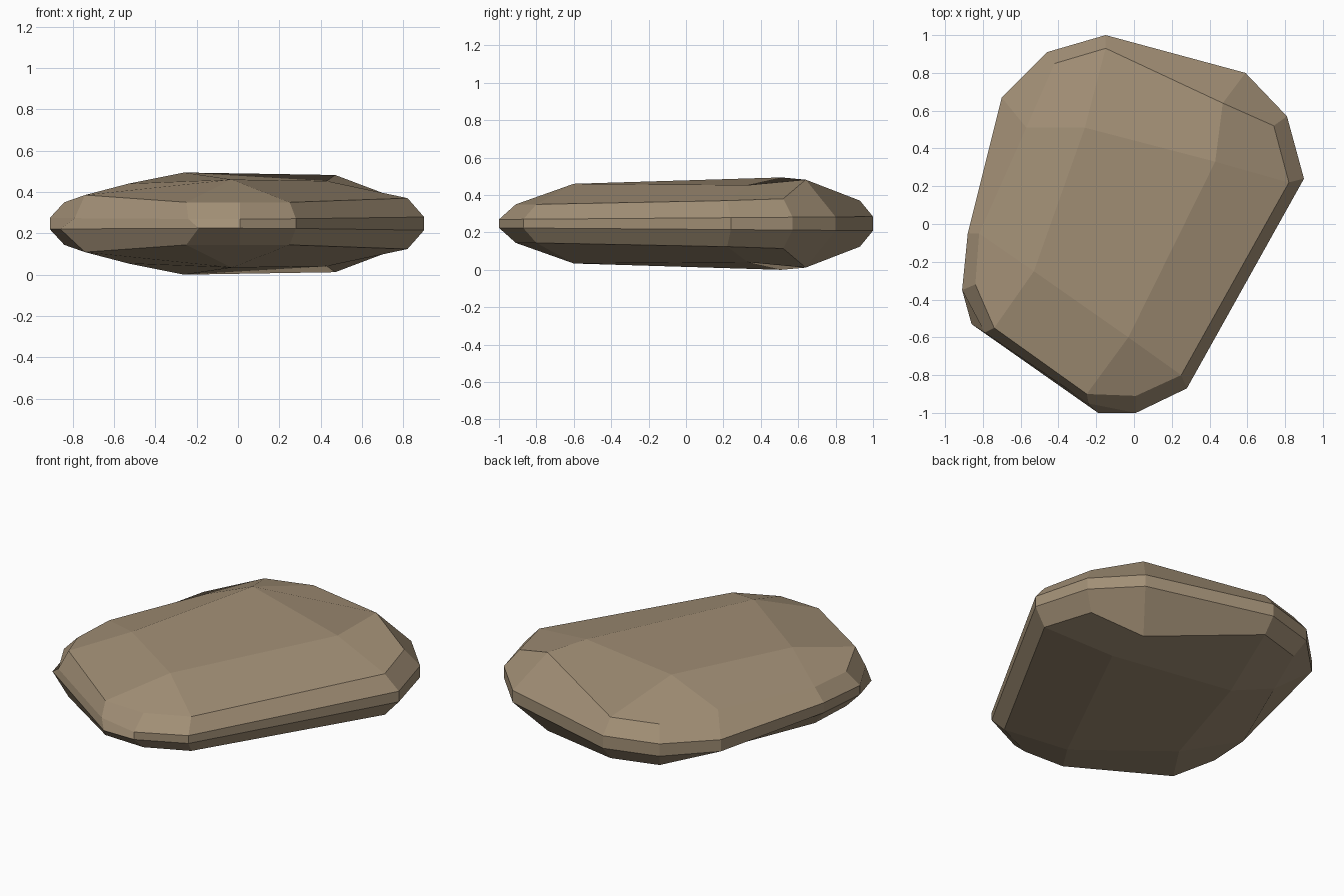
import bpy
import bmesh
from mathutils import Vector

cube = bpy.data.objects.get("Cube")
if cube:
    bpy.data.objects.remove(cube, do_unlink=True)

HEIGHT = 0.494
MIDDLE = HEIGHT / 2

# widest outline of the stone, clockwise from the back
outline = [(-.15, 1), (.59, .8), (.81, .57), (.9, .24), (.28, -.87), (.01, -1),
           (-.19, -1), (-.86, -.53), (-.91, -.35), (-.88, -.05), (-.7, .67), (-.46, .91)]

# shoulder above each outline corner, and the four corners of the flat crown
shoulder = [(-.15, .93, .37), (.47, .64, .482), (.74, .52, .38), (.82, .22, .37),
            (.25, -.8, .35), (.01, -.91, .35), (-.25, -.9, .35), (-.74, -.55, .385),
            (-.84, -.32, .35), (-.82, -.05, .355), (-.57, .51, .366), (-.42, .85, .37)]
crown = [(-.26, .51, HEIGHT), (.43, .33, .453), (-.03, -.6, .46), (-.53, -.25, .44)]

# facets joining the crown to the shoulder: crown corners, then shoulder corners
facets = [((0, 1), (1, 0)), ((1,), (3, 2, 1)), ((1, 2), (4, 3)), ((2,), (6, 5, 4)),
          ((2, 3), (7, 6)), ((3,), (9, 8, 7)), ((3, 0), (10, 9)), ((0,), (0, 11, 10))]


def flip(point):
    """Mirror a point to the underside."""
    return Vector((point[0], point[1], HEIGHT - point[2]))


def bridge(bm, ring_a, ring_b):
    """Join two equal rings of vertices with quads."""
    for i in range(len(ring_a)):
        j = (i + 1) % len(ring_a)
        bm.faces.new((ring_a[i], ring_a[j], ring_b[j], ring_b[i]))


def rim_point(x, y):
    """Upper edge of the narrow side band, thinner towards the front."""
    return Vector((x, y, MIDDLE + .03 + .0075 * y))


def add_half(bm, rim_points, place):
    """Build the top or the underside and return its rim."""
    rim = [bm.verts.new(place(p)) for p in rim_points]
    edge = [bm.verts.new(place(p)) for p in shoulder]
    top = [bm.verts.new(place(p)) for p in crown]
    bridge(bm, rim, edge)
    bm.faces.new(top)
    for inner, outer in facets:
        bm.faces.new([top[i] for i in inner] + [edge[i] for i in outer])
    return rim


# stone body: two mirrored halves joined by the side band
bm = bmesh.new()
lower_points = [rim_point(x, y) for x, y in outline]
upper_points = [p.copy() for p in lower_points]
# small chips on the upper front left edge
upper_points[6].xy = (-.24, -.95)
upper_points[7].xy = (-.79, -.575)
upper_rim = add_half(bm, upper_points, Vector)
lower_rim = add_half(bm, lower_points, flip)
bridge(bm, upper_rim, lower_rim)
bmesh.ops.recalc_face_normals(bm, faces=bm.faces)

mesh = bpy.data.meshes.new("flat_stone")
bm.to_mesh(mesh)
bm.free()
stone = bpy.data.objects.new("flat_stone", mesh)
bpy.context.collection.objects.link(stone)

# stone colour
colour = (.36, .275, .18, 1)
material = bpy.data.materials.new("tan_stone")
material.use_nodes = True
material.diffuse_color = colour
shader = next(n for n in material.node_tree.nodes if n.type == "BSDF_PRINCIPLED")
shader.inputs["Base Color"].default_value = colour
mesh.materials.append(material)
